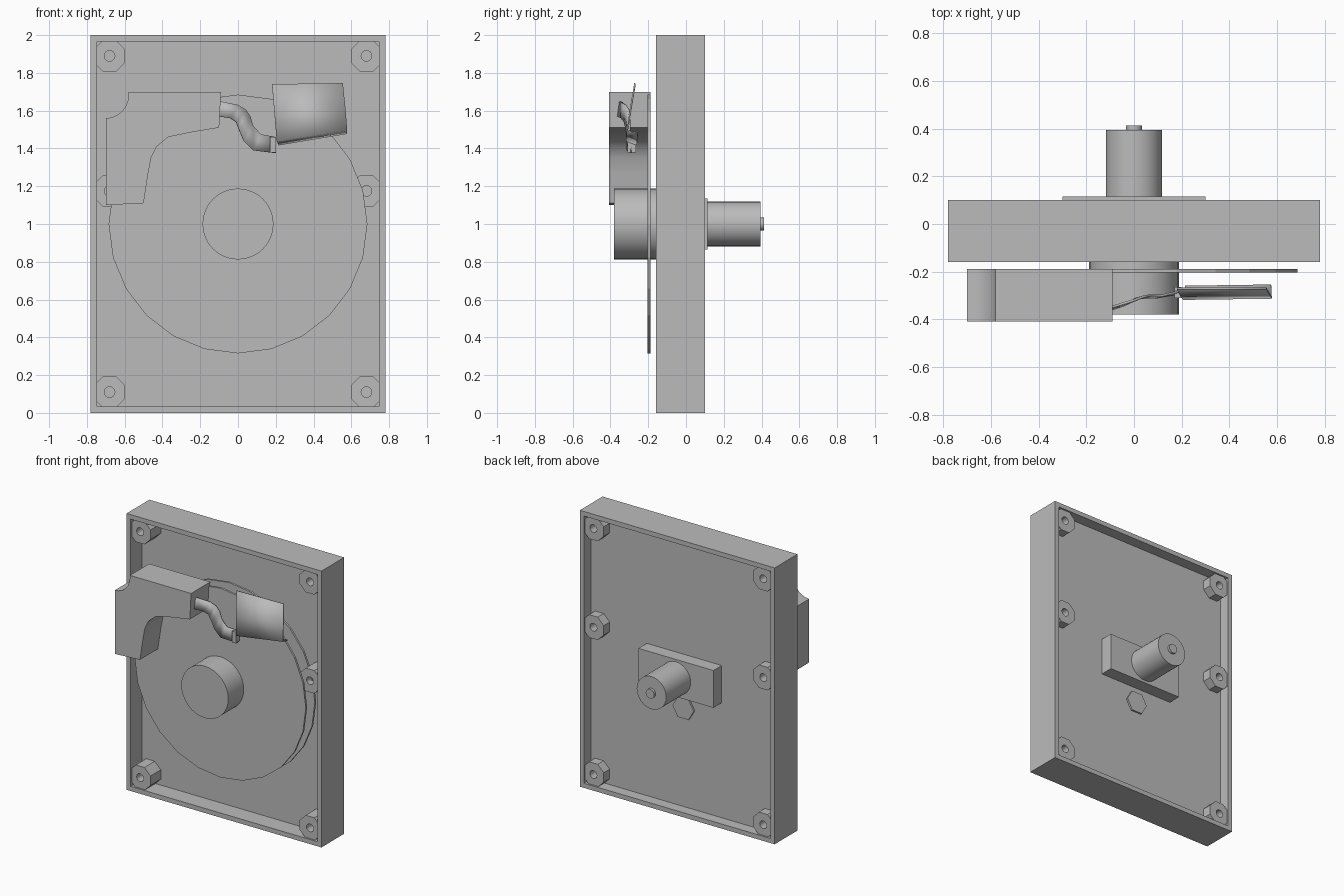
import bpy, bmesh, math
from mathutils import Vector, Matrix

cube = bpy.data.objects.get("Cube")
if cube:
    bpy.data.objects.remove(cube, do_unlink=True)

grey = bpy.data.materials.new("light grey")
grey.use_nodes = True
grey.diffuse_color = (0.5, 0.5, 0.5, 1)
grey.node_tree.nodes["Principled BSDF"].inputs["Base Color"].default_value = grey.diffuse_color


def finish(name, bm, smooth=False):
    bmesh.ops.recalc_face_normals(bm, faces=bm.faces[:])
    mesh = bpy.data.meshes.new(name)
    bm.to_mesh(mesh)
    bm.free()
    mesh.materials.append(grey)
    ob = bpy.data.objects.new(name, mesh)
    bpy.context.collection.objects.link(ob)
    if smooth:
        bpy.ops.object.select_all(action='DESELECT')
        ob.select_set(True)
        bpy.context.view_layer.objects.active = ob
        bpy.ops.object.shade_smooth_by_angle(angle=math.radians(35))
    return ob


def box_mesh(lo, hi):
    bm = bmesh.new()
    lo, hi = Vector(lo), Vector(hi)
    bmesh.ops.create_cube(bm, size=1)
    for v in bm.verts:
        v.co = (lo + hi) / 2 + v.co * (hi - lo)
    return bm


def disc(name, radius, y0, y1, z=1.0, sides=32, smooth=True):
    """Cylinder lying along y, with a vertex on the x axis."""
    bm = bmesh.new()
    ring = [bm.verts.new((radius * math.cos(a), y0, z + radius * math.sin(a)))
            for a in (math.tau * i / sides for i in range(sides))]
    face = bm.faces.new(ring)
    new = bmesh.ops.extrude_face_region(bm, geom=[face])["geom"]
    bmesh.ops.translate(bm, vec=(0, y1 - y0, 0),
                        verts=[g for g in new if isinstance(g, bmesh.types.BMVert)])
    return finish(name, bm, smooth)


def prism(name, outline, y0, y1):
    bm = bmesh.new()
    face = bm.faces.new([bm.verts.new((x, y0, z)) for x, z in outline])
    new = bmesh.ops.extrude_face_region(bm, geom=[face])["geom"]
    bmesh.ops.translate(bm, vec=(0, y1 - y0, 0),
                        verts=[g for g in new if isinstance(g, bmesh.types.BMVert)])
    return finish(name, bm, True)


def sheet(name, rows, thickness):
    """Skin between rows of points, given a thickness."""
    bm = bmesh.new()
    grid = [[bm.verts.new(p) for p in row] for row in rows]
    for a, b in zip(grid, grid[1:]):
        for i in range(len(a) - 1):
            bm.faces.new((a[i], a[i + 1], b[i + 1], b[i]))
    ob = finish(name, bm, True)
    mod = ob.modifiers.new("thickness", 'SOLIDIFY')
    mod.thickness = thickness
    mod.offset = 0
    return ob


# Case: a slab recessed on the front and the back, leaving a thin middle wall
case = box_mesh((-0.78, -0.16, 0), (0.78, 0.1, 2))
case.faces.ensure_lookup_table()
for direction, depth in ((-1, 0.13), (1, 0.08)):
    side = [f for f in case.faces if f.normal.y * direction > 0.9]
    bmesh.ops.inset_individual(case, faces=side, thickness=0.047)
    inner = bmesh.ops.extrude_face_region(case, geom=side)["geom"]
    bmesh.ops.delete(case, geom=side, context='FACES_ONLY')
    bmesh.ops.translate(case, vec=(0, -direction * depth, 0),
                        verts=[g for g in inner if isinstance(g, bmesh.types.BMVert)])
finish("case", case)


# Screw posts: octagonal outside, round hole inside
def screw_post(name, x, z, y_face, y_base):
    bm = bmesh.new()
    rings = []
    for round_hole, y in ((False, y_base), (False, y_face), (True, y_face), (True, y_base)):
        ring = []
        for i in range(16):
            a = math.tau * i / 16
            r = 0.028 if round_hole else (0.083 if i % 2 == 0 else 0.083 / math.cos(math.pi / 8))
            ring.append(bm.verts.new((x + r * math.cos(a), y, z + r * math.sin(a))))
        rings.append(ring)
    for a, b in zip(rings, rings[1:]):
        for i in range(16):
            j = (i + 1) % 16
            bm.faces.new((a[i], a[j], b[j], b[i]))
    finish(name, bm)


for side, x in (("left", 0.68), ("right", -0.68)):
    for level, z in (("lower", 0.11), ("middle", 1.175), ("upper", 1.89)):
        screw_post(f"{side}_{level}_front_post", x, z, -0.148, -0.03)
        screw_post(f"{side}_{level}_back_post", x, z, 0.088, 0.02)

# Platters and their hub
disc("front_platter", 0.685, -0.203, -0.188, sides=24, smooth=False)
disc("rear_platter", 0.685, -0.1, -0.085, sides=24, smooth=False)
disc("hub", 0.188, -0.38, -0.03)

# Motor on the back
finish("motor_bracket", box_mesh((-0.3, 0.02, 0.865), (0.3, 0.115, 1.135)))
disc("motor", 0.118, 0.11, 0.395)
disc("motor_shaft", 0.034, 0.39, 0.413, sides=16)
disc("hex_nut", 0.085, 0.02, 0.033, z=0.75, sides=6, smooth=False)

# Arm housing with a notched corner and a curved underside
notch = [(-0.70 + 0.12 * math.sin(a), 1.68 - 0.12 * math.cos(a))
         for a in (math.pi / 2 * i / 6 for i in range(7))]
housing = notch + [(-0.58, 1.70), (-0.09, 1.70), (-0.10, 1.51), (-0.25, 1.485),
                   (-0.37, 1.46), (-0.43, 1.41), (-0.46, 1.35), (-0.475, 1.27),
                   (-0.50, 1.11), (-0.70, 1.10)]
prism("arm_housing", housing, -0.408, -0.188)

# Arm: a bent strip, given as top and bottom edges
arm_top = [(-0.10, -0.35, 1.65), (0.0, -0.32, 1.63), (0.04, -0.305, 1.605), (0.065, -0.30, 1.57),
           (0.08, -0.30, 1.52), (0.12, -0.30, 1.475), (0.20, -0.28, 1.46)]
arm_bottom = [(-0.10, -0.36, 1.57), (-0.04, -0.34, 1.56), (-0.01, -0.325, 1.54), (0.005, -0.315, 1.50),
              (0.03, -0.31, 1.44), (0.08, -0.31, 1.39), (0.20, -0.29, 1.375)]
sheet("arm", [arm_top, arm_bottom], 0.01)
finish("arm_tip", box_mesh((0.17, -0.31, 1.378), (0.2, -0.265, 1.46)))

# Head: a tilted plate with a lip turned back under it
sheet("head", [[(0.18, -0.27, 1.74), (0.555, -0.27, 1.745)],
               [(0.195, -0.3, 1.56), (0.57, -0.295, 1.60)],
               [(0.205, -0.315, 1.44), (0.578, -0.31, 1.495)],
               [(0.215, -0.26, 1.42), (0.575, -0.255, 1.48)]], 0.008)
